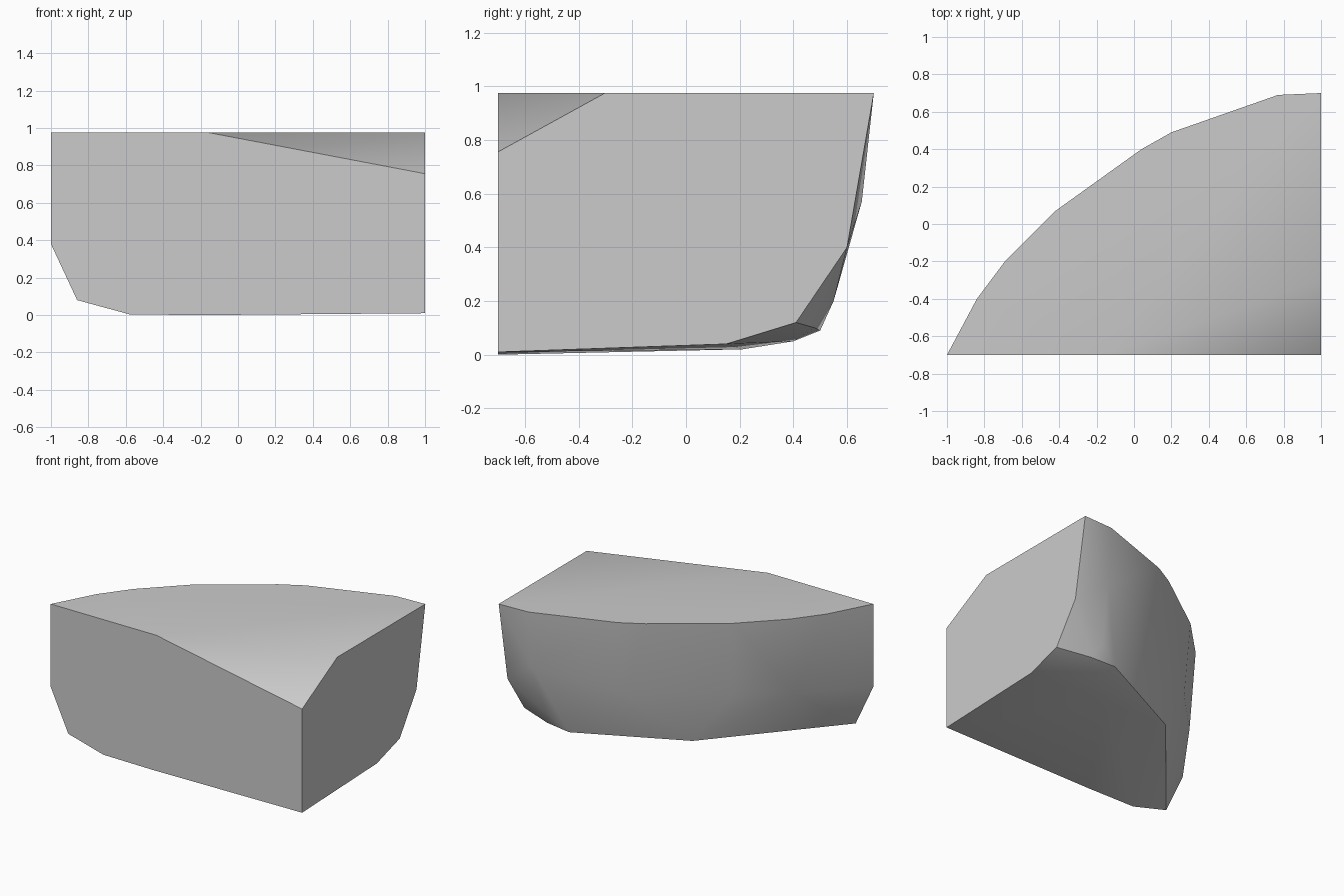
import bpy
import bmesh
import math
from mathutils import Vector

cube = bpy.data.objects.get("Cube")
if cube:
    bpy.data.objects.remove(cube, do_unlink=True)

TOP = 0.976

# Curved outline of the flat top, from the front corner round to the side face
top_rim = [(-1, -0.7), (-0.84, -0.4), (-0.69, -0.2), (-0.42, 0.07), (0.04, 0.4),
           (0.2, 0.49), (0.77, 0.69), (1, 0.7), (1, -0.7)]
# Flat front face, as x and z
front_profile = [(-1, 0.38), (-0.86, 0.08), (-0.58, 0.004), (-0.2, 0), (1, 0.01)]
# Flat side face, as y and z
side_profile = [(0.6, 0.4), (0.41, 0.12), (0.15, 0.04)]
# Bulging back wall and rounded underside
wall = [(0.77, 0.655, 0.57), (0.72, 0.55, 0.2), (0.2, 0.44, 0.45),
        (-0.4, 0.03, 0.45), (-0.68, -0.25, 0.42)]
underside = [(0.77, 0.48, 0.1), (0.58, 0.5, 0.09), (0.57, 0.4, 0.05),
             (0.4, 0.21, 0.02), (-0.15, 0.14, 0.085)]

points = [(x, y, TOP) for x, y in top_rim]
points += [(x, -0.7, z) for x, z in front_profile]
points += [(1, y, z) for y, z in side_profile]
points += wall + underside

# Wrap the profiles in one solid
bm = bmesh.new()
for p in points:
    bm.verts.new(p)
hull = bmesh.ops.convex_hull(bm, input=bm.verts[:])
loose = [v for v in bm.verts if not v.link_faces]
bmesh.ops.delete(bm, geom=loose, context='VERTS')

# Slice off the upper front corner and close the cut
a, b, c = Vector((-0.16, -0.7, TOP)), Vector((1, -0.7, 0.756)), Vector((1, -0.3, TOP))
normal = (b - a).cross(c - a).normalized()
if normal.z < 0:
    normal.negate()
cut = bmesh.ops.bisect_plane(bm, geom=bm.verts[:] + bm.edges[:] + bm.faces[:],
                             plane_co=a, plane_no=normal, clear_outer=True)
edges = [e for e in cut["geom_cut"] if isinstance(e, bmesh.types.BMEdge)]
bmesh.ops.contextual_create(bm, geom=edges)
bmesh.ops.dissolve_limit(bm, angle_limit=math.radians(0.3),
                         verts=bm.verts[:], edges=bm.edges[:])
bmesh.ops.recalc_face_normals(bm, faces=bm.faces[:])

mesh = bpy.data.meshes.new("curved_block")
bm.to_mesh(mesh)
bm.free()
block = bpy.data.objects.new("curved_block", mesh)
bpy.context.collection.objects.link(block)

# Plain grey
grey = bpy.data.materials.new("plain_grey")
grey.use_nodes = True
grey.diffuse_color = (0.6, 0.6, 0.6, 1)
grey.node_tree.nodes["Principled BSDF"].inputs["Base Color"].default_value = (0.6, 0.6, 0.6, 1)
mesh.materials.append(grey)

# Soft back wall with crisp outer edges
bpy.ops.object.select_all(action='DESELECT')
block.select_set(True)
bpy.context.view_layer.objects.active = block
bpy.ops.object.shade_smooth_by_angle(angle=math.radians(35))
